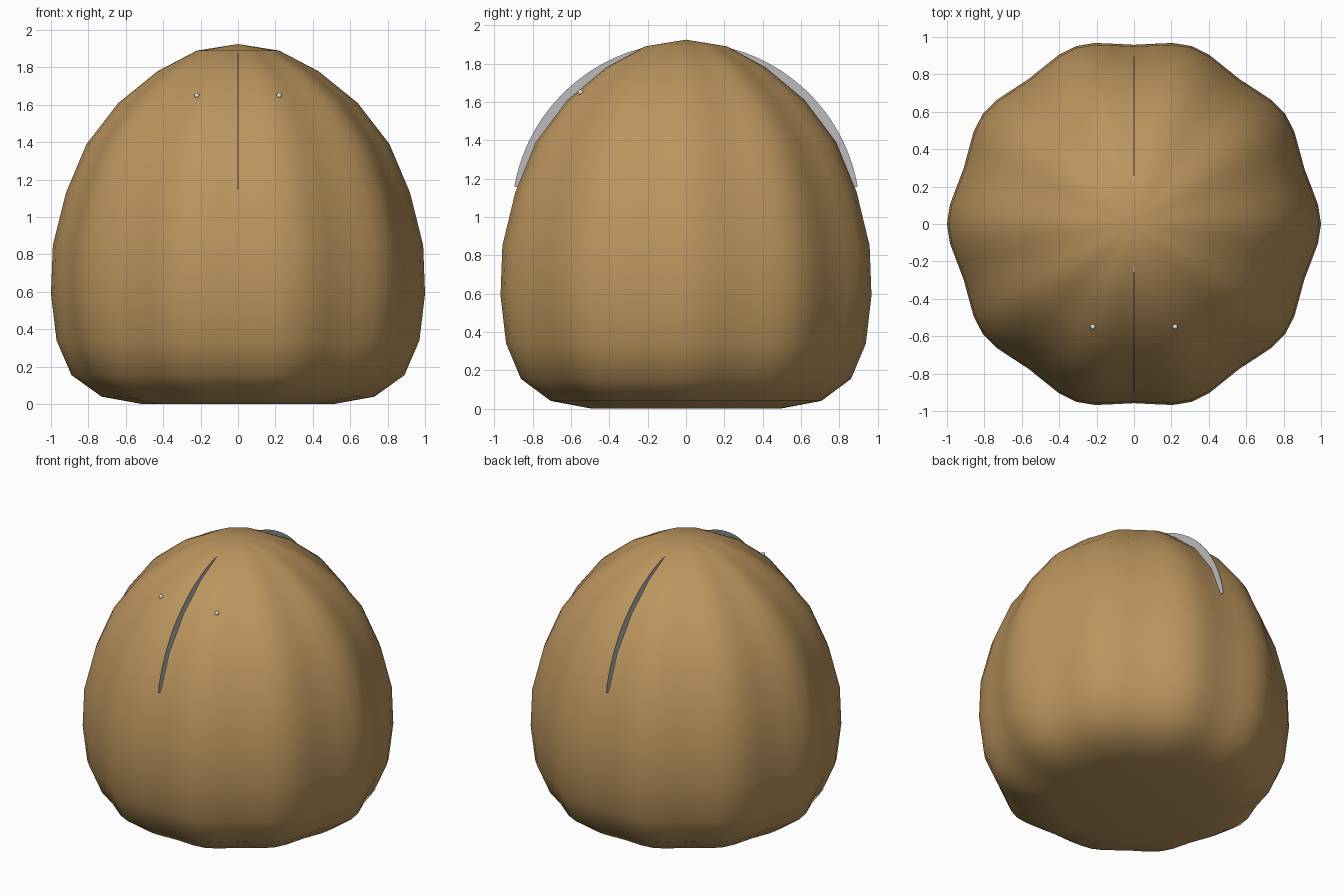
import bpy
import bmesh
from math import cos, sin, pi, radians

cube = bpy.data.objects.get("Cube")
if cube:
    bpy.data.objects.remove(cube)


def material(name, rgb):
    m = bpy.data.materials.new(name)
    m.use_nodes = True
    m.diffuse_color = (*rgb, 1)
    m.node_tree.nodes["Principled BSDF"].inputs["Base Color"].default_value = (*rgb, 1)
    return m


TAN = material("tan", (0.50, 0.30, 0.11))
GREY = material("light grey", (0.50, 0.50, 0.51))
WHITE = material("white", (0.8, 0.8, 0.8))


def add_object(name, bm, mat, smooth=True):
    bmesh.ops.recalc_face_normals(bm, faces=bm.faces[:])
    for f in bm.faces:
        f.smooth = smooth
    mesh = bpy.data.meshes.new(name)
    bm.to_mesh(mesh)
    bm.free()
    mesh.materials.append(mat)
    ob = bpy.data.objects.new(name, mesh)
    bpy.context.collection.objects.link(ob)
    return ob


# Lobed dome body: a profile swept round with ten soft ribs
PROFILE = [(0.51, 0.0), (0.73, 0.04), (0.89, 0.155), (0.97, 0.34), (1.0, 0.59),
           (0.99, 0.85), (0.92, 1.13), (0.81, 1.39), (0.64, 1.61), (0.43, 1.78),
           (0.22, 1.89)]
SEGMENTS, LOBES = 60, 10
bm = bmesh.new()
rings = []
for r, z in PROFILE:
    ring = []
    for i in range(SEGMENTS):
        a = 2 * pi * i / SEGMENTS
        k = r * (0.979 + 0.021 * cos(LOBES * a))
        ring.append(bm.verts.new((k * cos(a), k * sin(a), z)))
    rings.append(ring)
bottom = bm.verts.new((0, 0, 0))
top = bm.verts.new((0, 0, 1.925))
for i in range(SEGMENTS):
    j = (i + 1) % SEGMENTS
    for low, high in zip(rings, rings[1:]):
        bm.faces.new((low[i], low[j], high[j], high[i]))
    bm.faces.new((bottom, rings[0][j], rings[0][i]))
    bm.faces.new((top, rings[-1][i], rings[-1][j]))
add_object("body", bm, TAN)

# Thin arched fin running front to back over the dome
bm = bmesh.new()
STEPS = 48
rows = []
for i in range(STEPS + 1):
    a = radians(10 + 160 * i / STEPS)
    rows.append([bm.verts.new((x, r * cos(a), 1.0 + r * sin(a)))
                 for x, r in ((-0.002, 0.8), (-0.002, 0.91), (0.002, 0.91), (0.002, 0.8))])
for p, q in zip(rows, rows[1:]):
    for i in range(4):
        j = (i + 1) % 4
        bm.faces.new((p[i], p[j], q[j], q[i]))
bm.faces.new(rows[0])
bm.faces.new(rows[-1])
add_object("arched_fin", bm, GREY, smooth=False)

# Tiny studs at the upper front
for side, x in (("left", 0.22), ("right", -0.22)):
    bm = bmesh.new()
    bmesh.ops.create_uvsphere(bm, u_segments=12, v_segments=8, radius=0.014)
    stud = add_object(side + "_stud", bm, WHITE)
    stud.location = (x, -0.55, 1.65)
